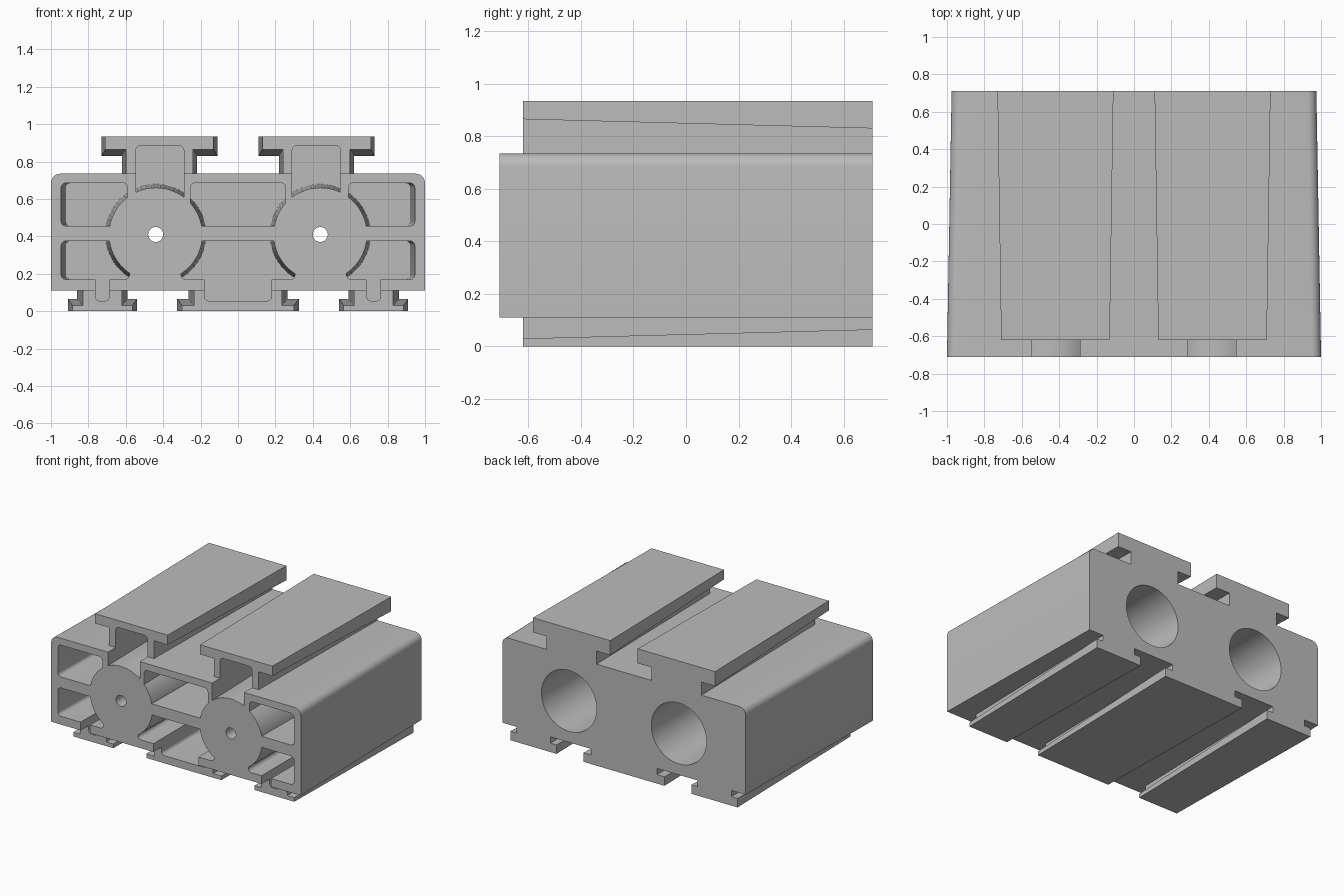
import bpy, bmesh, math

FRONT, BACK, RAIL_FRONT = -0.71, 0.71, -0.62
POCKET_START, POCKET_END = -0.75, 0.6
BORE_X, BORE_Z = 0.44, 0.41

cube = bpy.data.objects.get("Cube")
if cube:
    bpy.data.objects.remove(cube, do_unlink=True)

grey = bpy.data.materials.new("plain grey")
grey.use_nodes = True
color = (0.5, 0.5, 0.5, 1)
grey.diffuse_color = color
grey.node_tree.nodes["Principled BSDF"].inputs["Base Color"].default_value = color


def loft(name, y0, y1, front, back):
    """Solid between a front and a back outline of (x, z) points."""
    bm = bmesh.new()
    a = [bm.verts.new((x, y0, z)) for x, z in front]
    b = [bm.verts.new((x, y1, z)) for x, z in back]
    n = len(a)
    bm.faces.new(a)
    bm.faces.new(b[::-1])
    for i in range(n):
        j = (i + 1) % n
        bm.faces.new((a[i], b[i], b[j], a[j]))
    bmesh.ops.recalc_face_normals(bm, faces=bm.faces)
    mesh = bpy.data.meshes.new(name)
    bm.to_mesh(mesh)
    bm.free()
    mesh.materials.append(grey)
    obj = bpy.data.objects.new(name, mesh)
    bpy.context.collection.objects.link(obj)
    return obj


def rounded(x0, x1, z0, z1, top=0.025, bottom=0.025, steps=6):
    """Rectangle outline with rounded top and bottom corners."""
    pts = []
    corners = ((x1, z1, top, 0), (x0, z1, top, 1), (x0, z0, bottom, 2), (x1, z0, bottom, 3))
    for x, z, r, quarter in corners:
        if r == 0:
            pts.append((x, z))
            continue
        cx = x - r if x == x1 else x + r
        cz = z - r if z == z1 else z + r
        for i in range(steps + 1):
            t = (quarter + i / steps) * math.pi / 2
            pts.append((cx + r * math.cos(t), cz + r * math.sin(t)))
    return pts


def circle(x, r, n=64):
    return [(x + r * math.cos(2 * math.pi * i / n), BORE_Z + r * math.sin(2 * math.pi * i / n))
            for i in range(n)]


def tee(x, flange, stem, z_outer, z_lip, z_root):
    """T-shaped outline with half widths of flange and stem."""
    half = [(flange, z_outer), (flange, z_lip), (stem, z_lip), (stem, z_root)]
    return [(x + w, z) for w, z in half] + [(x - w, z) for w, z in reversed(half)]


def combine(target, other, operation):
    mod = target.modifiers.new(operation.lower(), 'BOOLEAN')
    mod.operation, mod.solver, mod.object = operation, 'EXACT', other
    bpy.context.view_layer.objects.active = target
    bpy.ops.object.modifier_apply(modifier=mod.name)
    bpy.data.objects.remove(other, do_unlink=True)


# Main block, narrowing towards the back
body = loft("rail_block", FRONT, BACK,
            rounded(-1, 1, 0.11, 0.735, 0.05, 0),
            rounded(-0.975, 0.975, 0.11, 0.735, 0.05, 0))

# T rails on top and underneath
for x in (-0.42, 0.42):
    combine(body, loft("top_rail", RAIL_FRONT, BACK,
                       tee(x, 0.29, 0.18, 0.935, 0.865, 0.715),
                       tee(x, 0.31, 0.2, 0.935, 0.83, 0.715)), 'UNION')
for x, flange, stem in ((-0.725, 0.16, 0.105), (0, 0.3, 0.235), (0.725, 0.16, 0.105)):
    combine(body, loft("bottom_rail", RAIL_FRONT, BACK,
                       tee(x, flange, stem, 0, 0.03, 0.13),
                       tee(x, flange + 0.025, stem + 0.03, 0, 0.065, 0.13)), 'UNION')


# Hollow chambers open at the front
def pocket(front, back):
    combine(body, loft("pocket_cutter", POCKET_START, POCKET_END, front, back), 'DIFFERENCE')


for z0, z1, inner, middle in ((0.455, 0.685, 0.59, 0.255), (0.17, 0.375, 0.58, 0.305)):
    shape = rounded(-middle, middle, z0, z1)
    pocket(shape, shape)
    for s in (-1, 1):
        front = rounded(*sorted((s * inner, s * 0.946)), z0, z1)
        back = rounded(*sorted((s * inner, s * 0.92)), z0, z1)
        pocket(front, back)

# Chambers reaching into the rails
for x in (-0.418, 0.418):
    shape = rounded(x - 0.128, x + 0.128, 0.55, 0.885)
    pocket(shape, shape)
for x, w in ((-0.725, 0.038), (0, 0.18), (0.725, 0.038)):
    shape = rounded(x - w, x + w, 0.055, 0.23, 0, 0.025)
    pocket(shape, shape)

# Tubes with a bore from the back and a small pilot hole in front
for x in (-BORE_X, BORE_X):
    combine(body, loft("tube", FRONT, 0.65, circle(x, 0.25), circle(x, 0.27)), 'UNION')
    combine(body, loft("bore_cutter", RAIL_FRONT, 0.73, circle(x, 0.2), circle(x, 0.221)), 'DIFFERENCE')
    combine(body, loft("hole_cutter", -0.75, -0.55, circle(x, 0.04, 32), circle(x, 0.04, 32)), 'DIFFERENCE')

# Smooth curved walls, keep hard edges
bpy.ops.object.select_all(action='DESELECT')
body.select_set(True)
bpy.context.view_layer.objects.active = body
bpy.ops.object.shade_smooth_by_angle(angle=math.radians(30))
